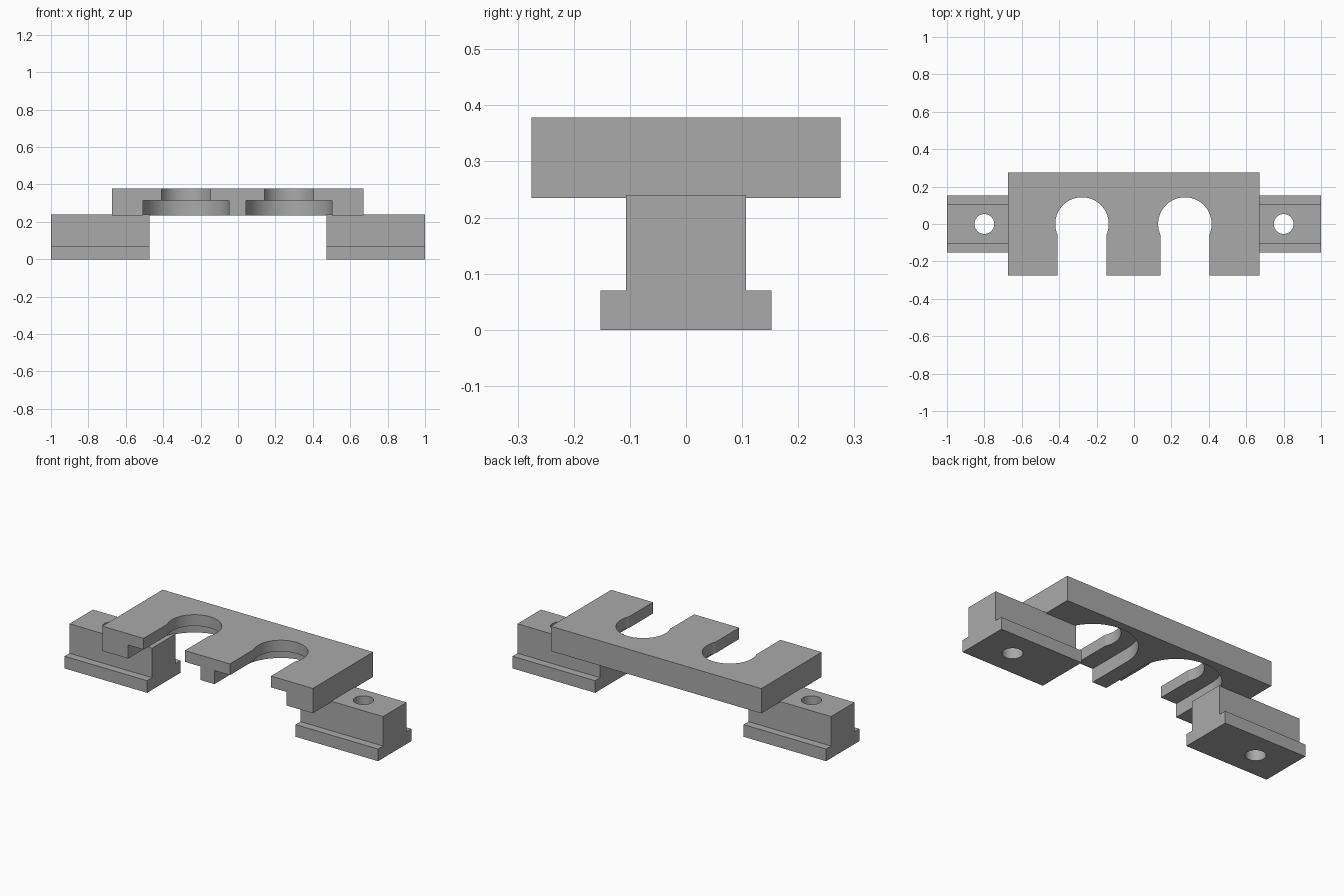
import bpy, bmesh, math
from mathutils import Vector

cube = bpy.data.objects.get("Cube")
if cube:
    bpy.data.objects.remove(cube, do_unlink=True)

grey = bpy.data.materials.new("plain grey")
grey.use_nodes = True
grey.diffuse_color = (0.4, 0.4, 0.4, 1)
grey.node_tree.nodes["Principled BSDF"].inputs["Base Color"].default_value = (0.4, 0.4, 0.4, 1)


def prism(name, points, direction):
    """Solid made by extruding a closed outline along a direction."""
    bm = bmesh.new()
    face = bm.faces.new([bm.verts.new(p) for p in points])
    out = bmesh.ops.extrude_face_region(bm, geom=[face], use_keep_orig=True)
    moved = [g for g in out["geom"] if isinstance(g, bmesh.types.BMVert)]
    bmesh.ops.translate(bm, verts=moved, vec=Vector(direction))
    bmesh.ops.recalc_face_normals(bm, faces=bm.faces)
    mesh = bpy.data.meshes.new(name)
    bm.to_mesh(mesh)
    bm.free()
    mesh.materials.append(grey)
    obj = bpy.data.objects.new(name, mesh)
    bpy.context.collection.objects.link(obj)
    return obj


def activate(obj):
    bpy.ops.object.select_all(action='DESELECT')
    obj.select_set(True)
    bpy.context.view_layer.objects.active = obj


def cut(obj, cutter):
    cutter.hide_render = True
    mod = obj.modifiers.new("cut", 'BOOLEAN')
    mod.operation = 'DIFFERENCE'
    mod.solver = 'EXACT'
    mod.object = cutter
    activate(obj)
    bpy.ops.object.modifier_apply(modifier=mod.name)
    bpy.data.objects.remove(cutter, do_unlink=True)


def slot(cx, radius, half_width, z0, z1):
    """Round-ended slot that opens through the front edge."""
    start = -math.acos(half_width / radius)
    n = 48
    pts = []
    for i in range(n + 1):
        t = start + (math.pi - 2 * start) * i / n
        pts.append((cx + radius * math.cos(t), radius * math.sin(t), z0))
    pts += [(cx - half_width, -0.4, z0), (cx + half_width, -0.4, z0)]
    return prism("slot_cutter", pts, (0, 0, z1 - z0))


# Top plate with two keyhole slots, each widened underneath
BOTTOM, LEDGE, TOP = 0.235, 0.313, 0.378
plate = prism("top_plate", [(-0.673, -0.275, BOTTOM), (0.67, -0.275, BOTTOM),
                            (0.67, 0.275, BOTTOM), (-0.673, 0.275, BOTTOM)],
              (0, 0, TOP - BOTTOM))
for cx in (-0.278, 0.272):
    cut(plate, slot(cx, 0.143, 0.131, BOTTOM - 0.1, TOP + 0.1))
    cut(plate, slot(cx, 0.23, 0.23, BOTTOM - 0.1, LEDGE))

# Flanged feet, each with a vertical bolt hole
half = [(0.152, 0), (0.152, 0.07), (0.107, 0.07), (0.107, 0.24)]
section = half + [(-y, z) for y, z in reversed(half)]
feet = []
for name, side in (("left_foot", 1), ("right_foot", -1)):
    foot = prism(name, [(side * 0.473, y, z) for y, z in section], (side * 0.527, 0, 0))
    ring = [(side * 0.8 + 0.053 * math.cos(math.tau * i / 40),
             0.053 * math.sin(math.tau * i / 40), -0.1) for i in range(40)]
    cut(foot, prism("hole_cutter", ring, (0, 0, 0.5)))
    feet.append(foot)

# Smooth the round walls, keep the edges sharp
for obj in [plate] + feet:
    activate(obj)
    bpy.ops.object.shade_smooth_by_angle(angle=math.radians(20))
